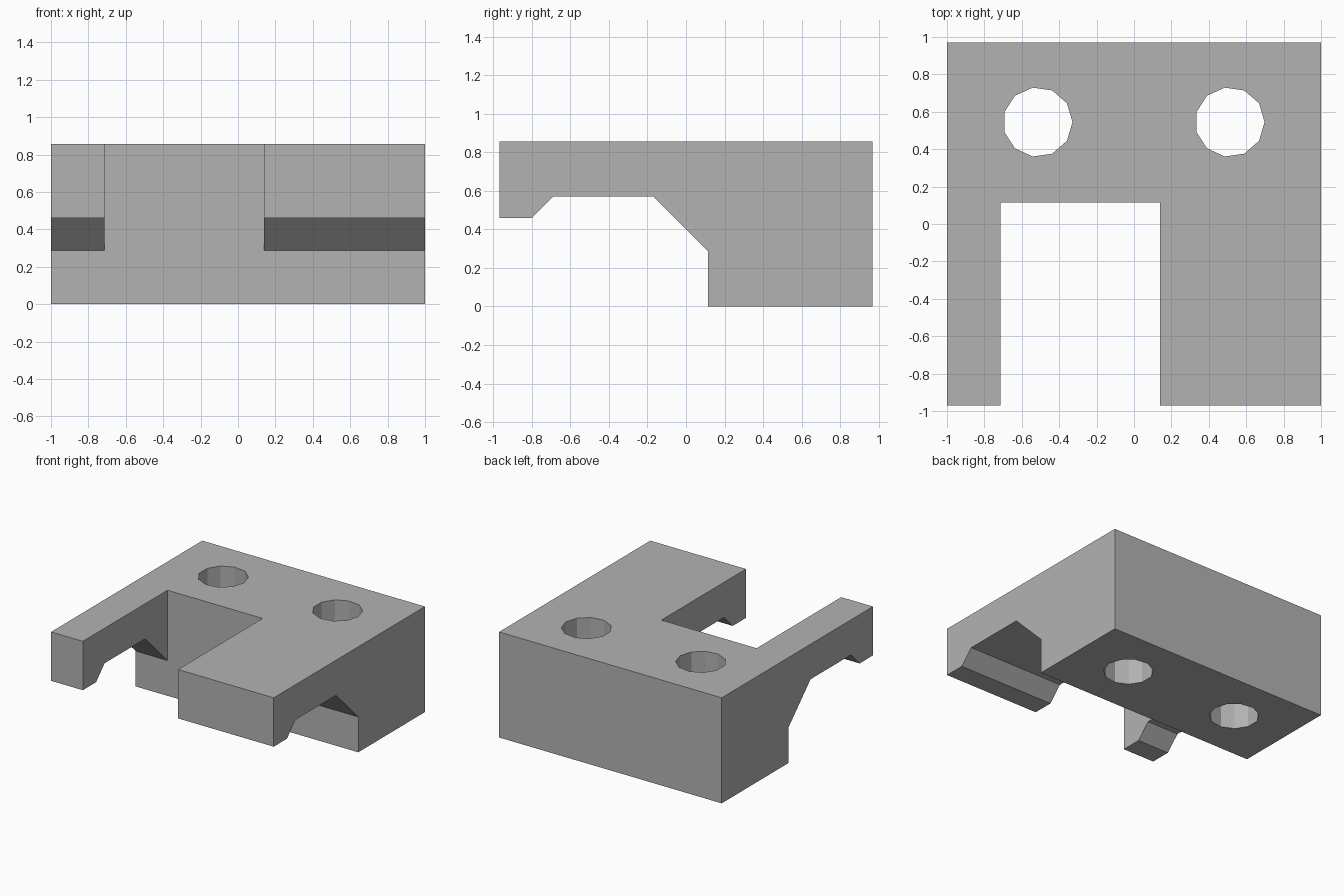
import bpy, bmesh
from mathutils import Matrix

if "Cube" in bpy.data.objects:
    bpy.data.objects.remove(bpy.data.objects["Cube"], do_unlink=True)

grey = bpy.data.materials.new("plain grey")
grey.use_nodes = True
grey.diffuse_color = (0.45, 0.45, 0.45, 1)
grey.node_tree.nodes["Principled BSDF"].inputs["Base Color"].default_value = grey.diffuse_color


def finish(name, bm):
    bmesh.ops.recalc_face_normals(bm, faces=bm.faces)
    mesh = bpy.data.meshes.new(name)
    bm.to_mesh(mesh)
    bm.free()
    mesh.materials.append(grey)
    obj = bpy.data.objects.new(name, mesh)
    bpy.context.collection.objects.link(obj)
    return obj


def extrude_profile(name, points, x0, x1):
    """Extrude a (y, z) side profile along x."""
    bm = bmesh.new()
    face = bm.faces.new([bm.verts.new((x0, y, z)) for y, z in points])
    geom = bmesh.ops.extrude_face_region(bm, geom=[face])["geom"]
    verts = [g for g in geom if isinstance(g, bmesh.types.BMVert)]
    bmesh.ops.translate(bm, verts=verts, vec=(x1 - x0, 0, 0))
    return finish(name, bm)


def cut(target, cutter):
    cutter.hide_render = True
    cutter.hide_set(True)
    cutter.display_type = 'WIRE'
    mod = target.modifiers.new(cutter.name, 'BOOLEAN')
    mod.operation = 'DIFFERENCE'
    mod.solver = 'EXACT'
    mod.object = cutter
    bpy.context.view_layer.objects.active = target
    bpy.ops.object.modifier_apply(modifier=mod.name)
    bpy.data.objects.remove(cutter, do_unlink=True)


# Bracket body: thick rear block, braced arms and a hooked front lip
top, half_depth, block_front = 0.857, 0.97, 0.115
body = extrude_profile("clip_bracket", [
    (half_depth, 0), (half_depth, top), (-half_depth, top),
    (-half_depth, 0.46), (-0.8, 0.46), (-0.69, 0.572),
    (-0.17, 0.572), (block_front, 0.287), (block_front, 0)], -1, 1)

# Open slot separating the narrow and wide arms
back = block_front + 0.001
cut(body, extrude_profile("slot_cutter", [
    (-1.2, -0.2), (back, -0.2), (back, 1.1), (-1.2, 1.1)], -0.715, 0.14))

# Two eleven-sided screw holes through the block
for x in (-0.515, 0.512):
    bm = bmesh.new()
    bmesh.ops.create_cone(bm, cap_ends=True, segments=11, radius1=0.186,
                          radius2=0.186, depth=2)
    angle = Matrix.Rotation(-1.5707963, 4, 'Z')
    if max(v.co.x for v in bm.verts) < 0.1859:
        bmesh.ops.transform(bm, matrix=angle, verts=bm.verts)
    bmesh.ops.translate(bm, verts=bm.verts, vec=(x, 0.545, 0.4))
    cut(body, finish("screw_hole_cutter", bm))
